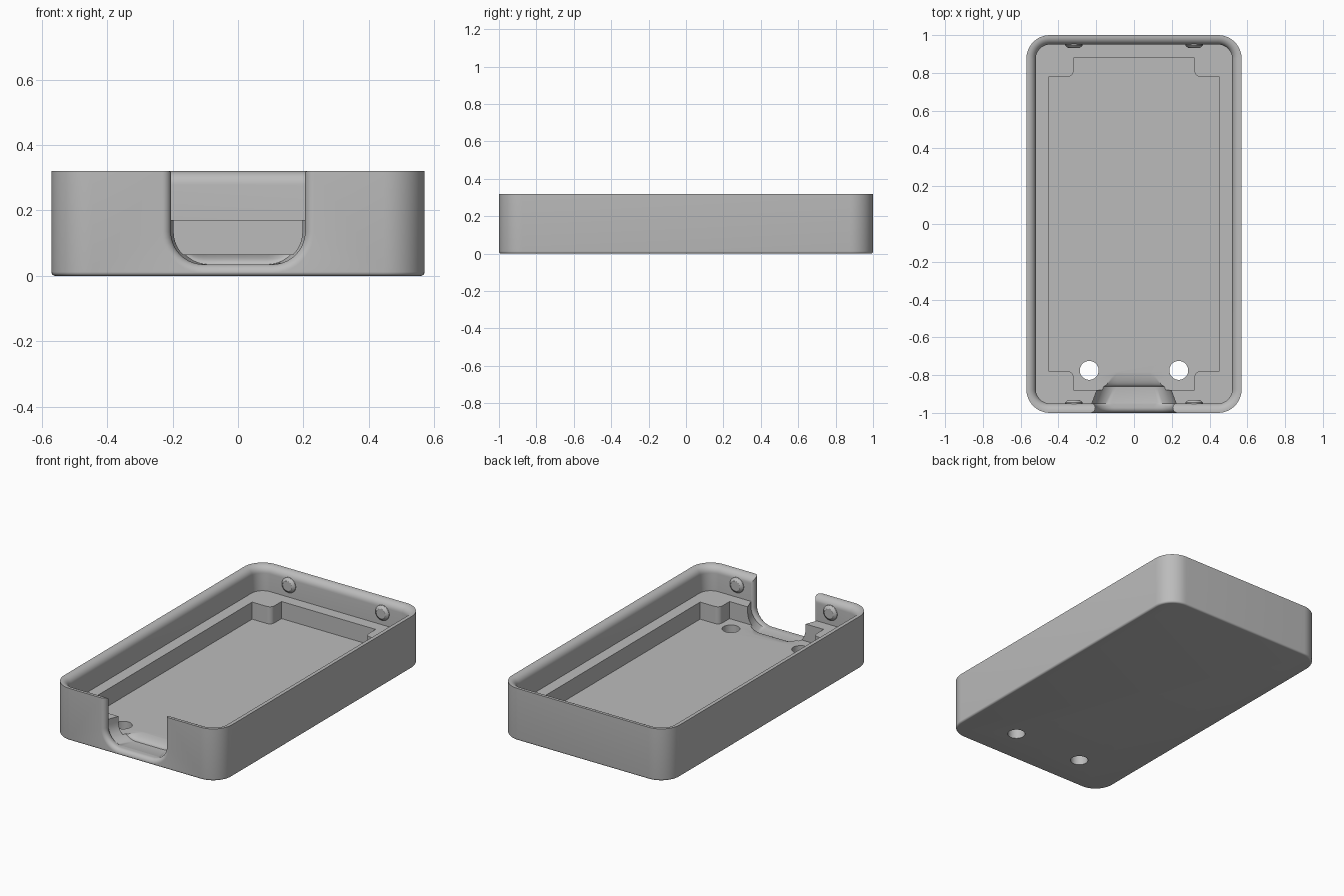
import bpy, bmesh
from math import sin, cos, pi, radians
from mathutils import Matrix

if "Cube" in bpy.data.objects:
    bpy.data.objects.remove(bpy.data.objects["Cube"])

HX, HY, H = 0.57, 1.0, 0.32      # half width, half length, height
WALL, LEDGE, FLOOR = 0.05, 0.17, 0.065

grey = bpy.data.materials.new("plain grey")
grey.use_nodes = True
grey.diffuse_color = (0.5, 0.5, 0.5, 1)
grey.node_tree.nodes["Principled BSDF"].inputs["Base Color"].default_value = (0.5, 0.5, 0.5, 1)


def arc(cx, cy, r, start, end, steps=8):
    angles = [radians(start + (end - start) * i / steps) for i in range(steps + 1)]
    return [(cx + r * cos(a), cy + r * sin(a)) for a in angles]


def make_object(name, bm):
    bmesh.ops.recalc_face_normals(bm, faces=bm.faces)
    mesh = bpy.data.meshes.new(name)
    bm.to_mesh(mesh)
    bm.free()
    mesh.materials.append(grey)
    obj = bpy.data.objects.new(name, mesh)
    bpy.context.collection.objects.link(obj)
    return obj


def loft(name, rings):
    """Skin a closed solid through matching rings of 3D points."""
    bm = bmesh.new()
    loops = [[bm.verts.new(p) for p in ring] for ring in rings]
    n = len(loops[0])
    for a, b in zip(loops, loops[1:]):
        for i in range(n):
            j = (i + 1) % n
            bm.faces.new((a[i], a[j], b[j], b[i]))
    bm.faces.new(loops[0])
    bm.faces.new(loops[-1])
    return make_object(name, bm)


def rounded_rect(inset, z):
    """Horizontal outline of the case, moved inwards by inset."""
    r = 0.125 - inset
    x, y = HX - inset - r, HY - inset - r
    pts = []
    for k, (sx, sy) in enumerate([(1, 1), (-1, 1), (-1, -1), (1, -1)]):
        pts += arc(sx * x, sy * y, r, 90 * k, 90 * k + 90, 12)
    return [(px, py, z) for px, py in pts]


def u_section(y, grow, bottom, side=0):
    """Upright U outline of the cable opening at depth y."""
    hw, r = 0.205 + grow + side, 0.1 + grow
    pts = [(-hw, 0.5)] + arc(-hw + r, bottom + r, r, 180, 270, 10)
    pts += arc(hw - r, bottom + r, r, 270, 360, 10) + [(hw, 0.5)]
    return [(x, y, z) for x, z in pts]


def cut(target, cutter):
    mod = target.modifiers.new("cut", 'BOOLEAN')
    mod.operation, mod.solver, mod.object = 'DIFFERENCE', 'EXACT', cutter
    cutter.hide_render = True
    bpy.context.view_layer.objects.active = target
    bpy.ops.object.modifier_apply(modifier=mod.name)
    bpy.data.objects.remove(cutter)


def smooth(obj):
    bpy.ops.object.select_all(action='DESELECT')
    obj.select_set(True)
    bpy.context.view_layer.objects.active = obj
    bpy.ops.object.shade_smooth_by_angle(angle=radians(32))


# Outer shell with a small rounding along the bottom edge
R = 0.012
profile = arc(R, R, R, 270, 180, 5) + [(0, H)]
case = loft("case_tray", [rounded_rect(i, z) for i, z in profile])

# Upper cavity, widening to a rounded rim
F = 0.042
rim = [(WALL, LEDGE)] + arc(WALL - F, H - F, F, 0, 90, 8)
rim[-1] = (WALL - F, H)
rim.append((WALL - F, H + 0.1))
cut(case, loft("upper_cavity", [rounded_rect(i, z) for i, z in rim]))

# Lower cavity with a rounded post in each corner
quarter = [(0.45, 0.78)] + arc(0.35, 0.81, 0.03, 270, 180, 6) + [(0.32, 0.88)]
half = quarter + [(-x, y) for x, y in reversed(quarter)]
outline = half + [(x, -y) for x, y in reversed(half)]
cut(case, loft("lower_cavity", [[(x, y, z) for x, y in outline] for z in (FLOOR, 0.25)]))

# Cable opening: flared mouth, flat channel, then a ramp up to the floor
B, FL = 0.035, 0.027
sections = [u_section(-1.1, FL, B - FL)]
for i in range(9):
    a = pi / 2 * i / 8
    grow = FL * (1 - sin(a))
    sections.append(u_section(-1 + FL * (1 - cos(a)), grow, B - grow))
for i in range(1, 6):
    a = pi / 2 * i / 5
    sections.append(u_section(-0.972 + 0.022 * sin(a), 0, B, 0.018 * (1 - cos(a))))
sections.append(u_section(-0.87, 0, B, -0.012))
for i in range(9):
    a = pi / 2 * i / 8
    sections.append(u_section(-0.86 + 0.11 * (1 - cos(a)), 0, B + 0.032 * sin(a), -0.015))
cut(case, loft("cable_opening", sections))

# Screw holes through the floor
for s in (-1, 1):
    circle = arc(s * 0.237, -0.775, 0.05, 0, 360, 40)[:-1]
    cut(case, loft("screw_hole", [[(x, y, z) for x, y in circle] for z in (-0.1, 0.16)]))
smooth(case)

# Snap bumps on the inside of the end walls
for ex, x_name in ((-1, "right"), (1, "left")):
    for ey, y_name in ((-1, "front"), (1, "back")):
        steps = [(0.046, -0.01), (0.046, 0.004), (0.042, 0.01), (0.03, 0.018)]
        rings = [[(x, ey * (HY - WALL - d), z) for x, z in
                  arc(ex * 0.318, 0.245, r, 0, 360, 32)[:-1]] for r, d in steps]
        smooth(loft(f"{y_name}_{x_name}_snap_bump", rings))
